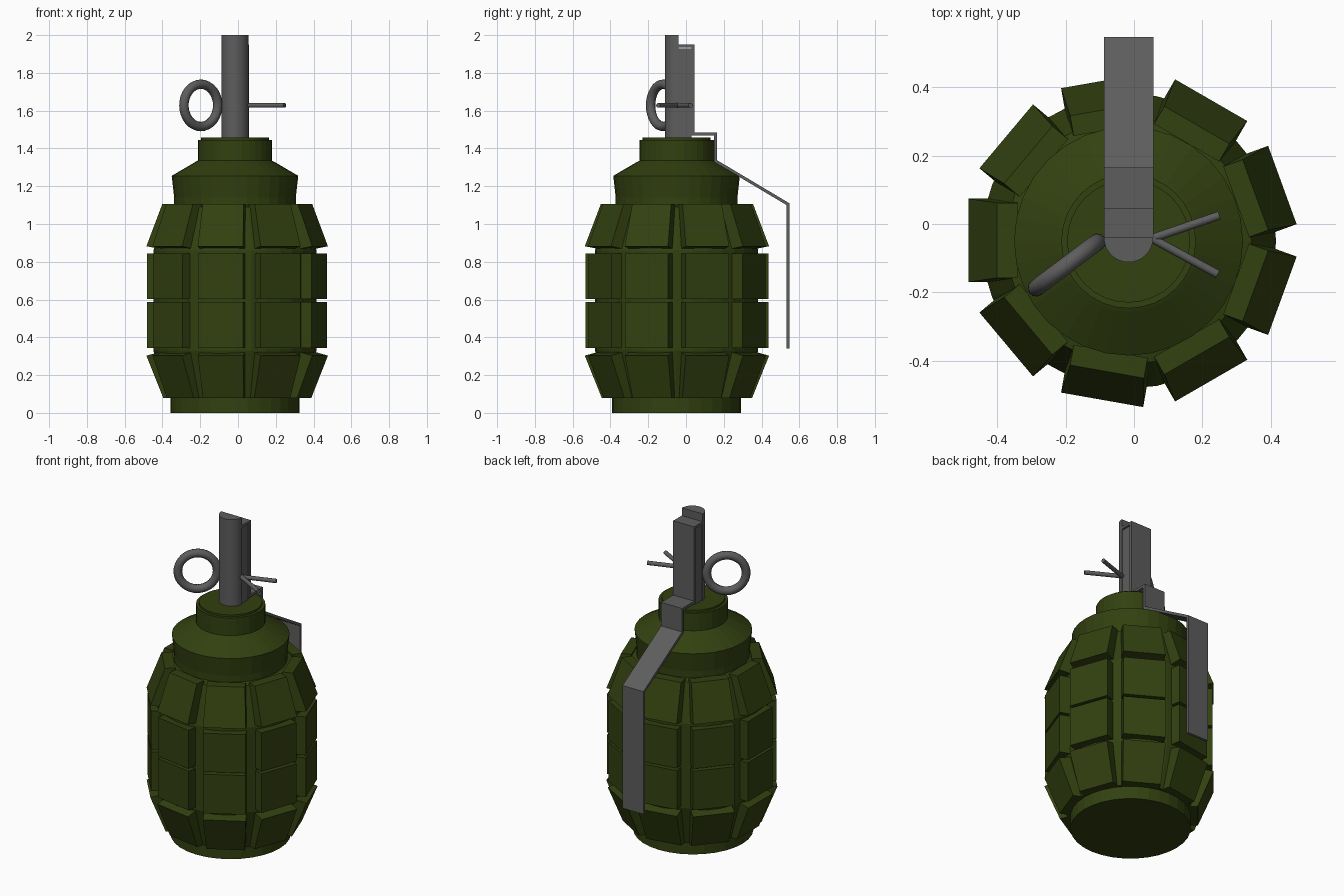
import bpy, bmesh, math
from mathutils import Vector, Matrix

cube = bpy.data.objects.get("Cube")
if cube:
    bpy.data.objects.remove(cube, do_unlink=True)

AXIS = Vector((-0.016, -0.05, 0))


def material(name, rgb):
    m = bpy.data.materials.new(name)
    m.use_nodes = True
    m.diffuse_color = (*rgb, 1)
    m.node_tree.nodes["Principled BSDF"].inputs["Base Color"].default_value = (*rgb, 1)
    return m


GREEN = material("olive_green", (0.032, 0.052, 0.005))
GREY = material("steel_grey", (0.11, 0.11, 0.11))


def finish(bm, name, mat, origin=AXIS):
    bmesh.ops.recalc_face_normals(bm, faces=bm.faces)
    mesh = bpy.data.meshes.new(name)
    bm.to_mesh(mesh)
    bm.free()
    mesh.materials.append(mat)
    ob = bpy.data.objects.new(name, mesh)
    ob.location = origin
    bpy.context.collection.objects.link(ob)
    return ob


def smooth(ob):
    bpy.ops.object.select_all(action='DESELECT')
    ob.select_set(True)
    bpy.context.view_layer.objects.active = ob
    bpy.ops.object.shade_smooth_by_angle(angle=math.radians(40))


def lathe(name, profile, mat, sides=32):
    bm = bmesh.new()
    rings = []
    for r, z in profile:
        rings.append([bm.verts.new((r * math.cos(a), r * math.sin(a), z))
                      for a in (math.tau * i / sides for i in range(sides))])
    for low, high in zip(rings, rings[1:]):
        for i in range(sides):
            j = (i + 1) % sides
            bm.faces.new((low[i], low[j], high[j], high[i]))
    bm.faces.new(rings[0])
    bm.faces.new(rings[-1])
    return finish(bm, name, mat)


def rod(name, a, b, radius, mat):
    a, b = Vector(a), Vector(b)
    bm = bmesh.new()
    turn = (b - a).to_track_quat('Z', 'Y').to_matrix().to_4x4()
    bmesh.ops.create_cone(bm, cap_ends=True, segments=12, radius1=radius, radius2=radius,
                          depth=(b - a).length, matrix=Matrix.Translation((a + b) / 2) @ turn)
    ob = finish(bm, name, mat, (0, 0, 0))
    smooth(ob)


# Barrel core with foot, shoulder and neck
lathe("body_core", [(0.342, 0), (0.342, 0.08), (0.36, 0.08), (0.432, 0.33), (0.432, 0.86),
                    (0.36, 1.09), (0.322, 1.1), (0.322, 1.14), (0.335, 1.255),
                    (0.207, 1.33), (0.197, 1.335), (0.197, 1.445), (0.18, 1.445),
                    (0.18, 1.457)], GREEN)

# Raised blocks: outer radius, half width and height at bottom and top, then inner heights
ROWS = [
    ("lower", (0.385, 0.11, 0.08), (0.474, 0.122, 0.303), 0.08, 0.342),
    ("lower_middle", (0.47, 0.122, 0.343), (0.47, 0.122, 0.588), 0.343, 0.588),
    ("upper_middle", (0.47, 0.122, 0.603), (0.47, 0.122, 0.845), 0.603, 0.845),
    ("upper", (0.474, 0.122, 0.882), (0.39, 0.11, 1.105), 0.855, 1.105),
]
INNER = 0.33
for name, bottom, top, z_low, z_high in ROWS:
    bm = bmesh.new()
    for k in range(9):
        spin = Matrix.Rotation(math.radians(20 + 40 * k), 4, 'Z')
        corners = []
        for (r, h, z), z_in in ((bottom, z_low), (top, z_high)):
            points = ((r, -h, z), (r, h, z), (INNER, h, z_in), (INNER, -h, z_in))
            corners.append([bm.verts.new(spin @ Vector(p)) for p in points])
        low, high = corners
        bm.faces.new(low)
        bm.faces.new(high)
        for i in range(4):
            j = (i + 1) % 4
            bm.faces.new((low[i], low[j], high[j], high[i]))
    finish(bm, name + "_blocks", GREEN, (-0.011, -0.048, 0))

# Fuse tube: half-round front with a narrower flat-backed insert
def prism(name, outline, z0, z1):
    bm = bmesh.new()
    face = bm.faces.new([bm.verts.new((x, y, z0)) for x, y in outline])
    new = bmesh.ops.extrude_face_region(bm, geom=[face])["geom"]
    bmesh.ops.translate(bm, vec=(0, 0, z1 - z0),
                        verts=[v for v in new if isinstance(v, bmesh.types.BMVert)])
    return finish(bm, name, GREY)


R = 0.072
arc = [(R * math.cos(math.pi * i / 16), 0.01 - R * math.sin(math.pi * i / 16)) for i in range(17)]
smooth(prism("fuse_tube", arc, 1.44, 2.0))
prism("fuse_insert", [(-0.066, 0), (0.066, 0), (0.066, 0.08), (-0.066, 0.08)], 1.44, 1.93)

# Safety lever: bent strip
PATH = [(-0.04, 1.943), (0.037, 1.943), (0.037, 1.477), (0.157, 1.477), (0.157, 1.333),
        (0.54, 1.105), (0.54, 0.34)]
bm = bmesh.new()
pairs = [[bm.verts.new((x, y, z)) for x in (-0.088, 0.057)] for y, z in PATH]
for a, b in zip(pairs, pairs[1:]):
    bm.faces.new((a[0], a[1], b[1], b[0]))
lever = finish(bm, "safety_lever", GREY, (0, 0, 0))
solid = lever.modifiers.new("thickness", 'SOLIDIFY')
solid.thickness = 0.016
solid.offset = 0
solid.use_even_offset = True

# Pull ring
bpy.ops.mesh.primitive_torus_add(major_radius=0.112, minor_radius=0.025, major_segments=32,
                                 minor_segments=12, location=(-0.197, -0.12, 1.628),
                                 rotation=(math.pi / 2, 0, math.radians(37)))
ring = bpy.context.object
ring.name = "pull_ring"
ring.data.materials.append(GREY)
smooth(ring)

# Split pin legs
rod("pin_leg_back", (0.03, -0.05, 1.628), (0.25, 0.025, 1.628), 0.0125, GREY)
rod("pin_leg_front", (0.03, -0.03, 1.628), (0.245, -0.147, 1.628), 0.0125, GREY)
